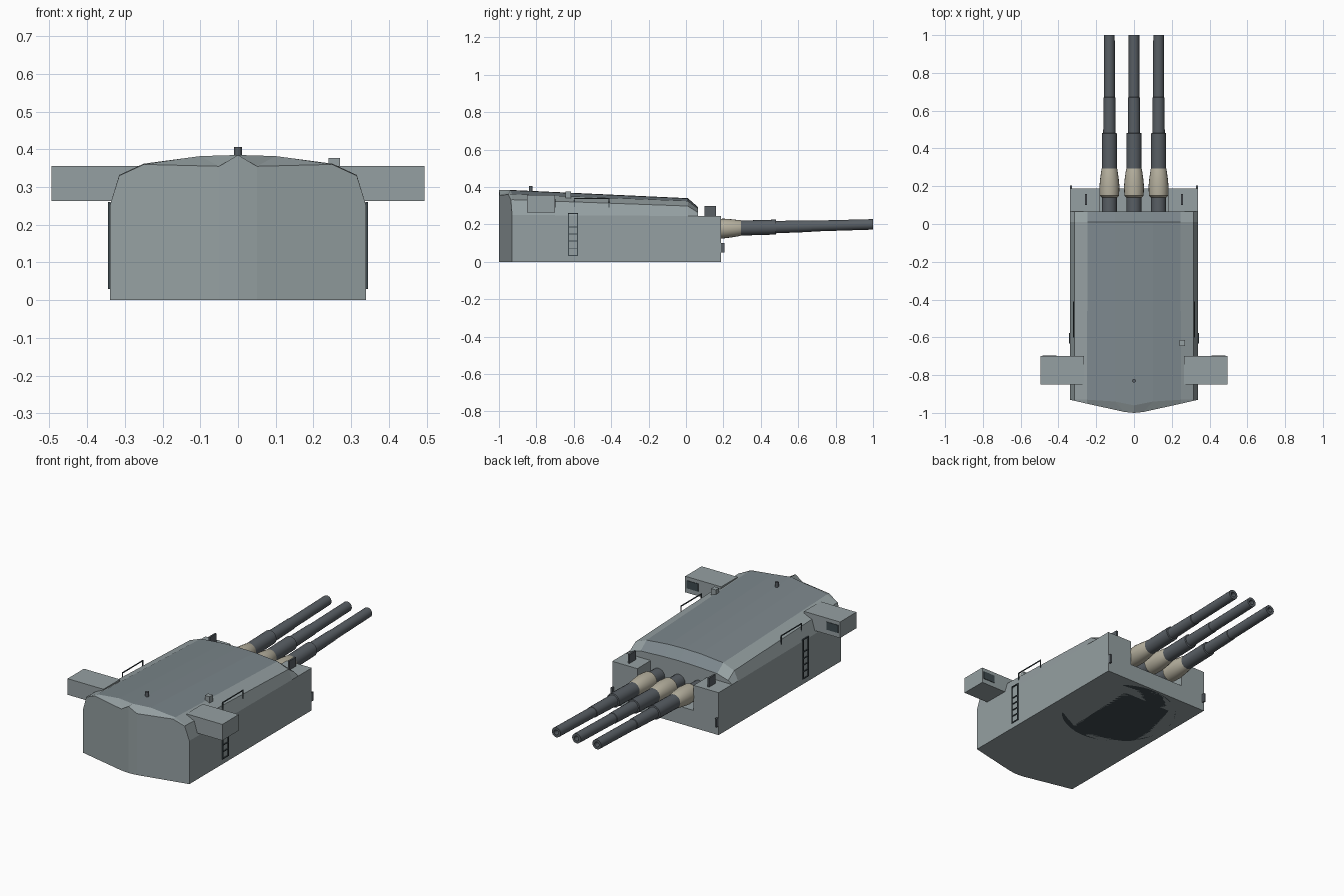
import bpy, bmesh, math
from mathutils import Matrix

if "Cube" in bpy.data.objects:
    bpy.data.objects.remove(bpy.data.objects["Cube"])

def material(name, rgb):
    m = bpy.data.materials.new(name)
    m.diffuse_color = (*rgb, 1)
    m.use_nodes = True
    m.node_tree.nodes["Principled BSDF"].inputs["Base Color"].default_value = m.diffuse_color
    return m

HULL = material("hull_grey", (0.30, 0.35, 0.36))
ROOF = material("roof_grey", (0.20, 0.24, 0.26))
STEEL = material("gun_steel", (0.10, 0.115, 0.13))
CANVAS = material("canvas", (0.46, 0.43, 0.34))
DARK = material("dark_fittings", (0.05, 0.07, 0.08))

def finish(name, bm, *mats):
    bmesh.ops.remove_doubles(bm, verts=bm.verts, dist=1e-5)
    bmesh.ops.recalc_face_normals(bm, faces=bm.faces)
    me = bpy.data.meshes.new(name)
    bm.to_mesh(me)
    bm.free()
    for m in mats:
        me.materials.append(m)
    ob = bpy.data.objects.new(name, me)
    bpy.context.collection.objects.link(ob)
    return ob

def boxes(name, mat, *extents):
    """One object from boxes given as (x0, x1, y0, y1, z0, z1)."""
    bm = bmesh.new()
    for x0, x1, y0, y1, z0, z1 in extents:
        mtx = Matrix.Translation(((x0 + x1) / 2, (y0 + y1) / 2, (z0 + z1) / 2)) \
            @ Matrix.Diagonal((x1 - x0, y1 - y0, z1 - z0, 1))
        bmesh.ops.create_cube(bm, size=1, matrix=mtx)
    return finish(name, bm, mat)

def mirror(ob):
    ob.modifiers.new("mirror_x", 'MIRROR').use_clip = True
    return ob

def lathe(name, mat, profile, x, sides=20):
    """Revolve (radius, distance) about the slightly raised gun axis."""
    bm = bmesh.new()
    rings = []
    for r, y in profile:
        rings.append([bm.verts.new((x + r * math.cos(a), y, 0.172 + 0.028 * y + r * math.sin(a)))
                      for a in (2 * math.pi * i / sides for i in range(sides))])
    for a, b in zip(rings, rings[1:]):
        for i in range(sides):
            j = (i + 1) % sides
            bm.faces.new((a[i], a[j], b[j], b[i]))
    bm.faces.new(rings[0])
    bm.faces.new(rings[-1])
    ob = finish(name, bm, mat)
    ob.data.shade_smooth()
    ob.data.set_sharp_from_angle(angle=math.radians(25))
    return ob

# Gunhouse: half cross-sections lofted from pointed end to sloping roof front
bm = bmesh.new()
rings = [
    [(.34, -.93, 0), (.34, -.93, .25), (.315, -.936, .33), (.25, -.951, .36), (.05, -.995, .355), (0, -1, .385)],
    [(.34, -.93, 0), (.34, -.93, .25), (.315, -.93, .332), (.25, -.93, .362), (.10, -.94, .382), (0, -.96, .385)],
    [(.34, .01, 0), (.34, .01, .245), (.315, .01, .298), (.245, .01, .325), (.10, .01, .338), (0, .01, .34)],
    [(.34, .065, 0), (.34, .065, .245), (.315, .065, .262), (.245, .065, .283), (.10, .065, .29), (0, .065, .292)],
]
R = [[bm.verts.new(p) for p in ring] for ring in rings]
for k in range(3):
    for i in range(5):
        f = bm.faces.new((R[k][i], R[k][i + 1], R[k + 1][i + 1], R[k + 1][i]))
        f.material_index = 1 if i >= 3 and k > 0 else 0
low, tip, base = (bm.verts.new(p) for p in ((.05, -.995, 0), (0, -1, 0), (0, .065, 0)))
bm.faces.new((*R[0][:5], low))
bm.faces.new((low, R[0][4], R[0][5], tip))
bm.faces.new((*R[3], base))
bm.faces.new((R[0][0], low, tip, base, R[3][0], R[2][0]))
bmesh.ops.dissolve_degenerate(bm, edges=bm.edges, dist=1e-5)
mirror(finish("gunhouse", bm, HULL, ROOF))

# Front plate with the gun notch
bm = bmesh.new()
outline = [(-.34, 0), (.34, 0), (.34, .245), (.18, .245), (.18, .10), (-.18, .10), (-.18, .245), (-.34, .245)]
f = bm.faces.new([bm.verts.new((x, .065, z)) for x, z in outline])
ext = bmesh.ops.extrude_face_region(bm, geom=[f])
bmesh.ops.translate(bm, vec=(0, .123, 0), verts=[v for v in ext['geom'] if isinstance(v, bmesh.types.BMVert)])
finish("front_plate", bm, HULL)

# Bearing ring under the floor
bm = bmesh.new()
bmesh.ops.create_cone(bm, cap_ends=True, segments=48, radius1=.31, radius2=.31, depth=.004,
                      matrix=Matrix.Translation((0, -.13, .001)))
bmesh.ops.translate(bm, vec=(0, 0, .001), verts=bm.verts)
finish("bearing_ring", bm, DARK)

# Three guns with bored muzzles and canvas collars
for label, x in (("left", -.13), ("middle", 0), ("right", .13)):
    lathe(f"{label}_barrel", STEEL,
          [(.040, .06), (.040, .48), (.033, .482), (.031, .67), (.029, .672),
           (.028, 1), (.014, 1), (.014, .95)], x)
    lathe(f"{label}_collar", CANVAS,
          [(.040, .14), (.051, .15), (.053, .20), (.049, .24), (.042, .29), (.040, .295)], x)

# Rangefinder arms and their windows
mirror(boxes("rangefinder_arm", HULL, (.265, .495, -.85, -.70, .263, .356)))
mirror(boxes("rangefinder_window", DARK, (.41, .485, -.702, -.697, .29, .335)))

# Side ladders
mirror(boxes("ladder", DARK,
             *[(.338, .345, y, y + .006, .03, .26) for y in (-.632, -.583)],
             *[(.338, .345, -.63, -.58, z, z + .005) for z in (.03, .07, .108, .146, .184, .255)]))

# Roof edge handrails
mirror(boxes("handrail", DARK,
             (.318, .323, -.60, -.41, .337, .342),
             *[(.318, .323, y, y + .005, .29, .34) for y in (-.60, -.415)]))

# Sight plates on the cheeks and corner brackets
mirror(boxes("cheek_sight", STEEL, (.25, .26, .10, .16, .24, .297)))
mirror(boxes("corner_bracket", STEEL, (.328, .339, .185, .205, .05, .10)))

# Roof fittings
boxes("roof_hatch_box", HULL, (.24, .27, -.645, -.615, .335, .377))
bm = bmesh.new()
bmesh.ops.create_cone(bm, cap_ends=True, segments=12, radius1=.01, radius2=.01, depth=.04,
                      matrix=Matrix.Translation((0, -.83, .386)))
finish("periscope", bm, STEEL)
